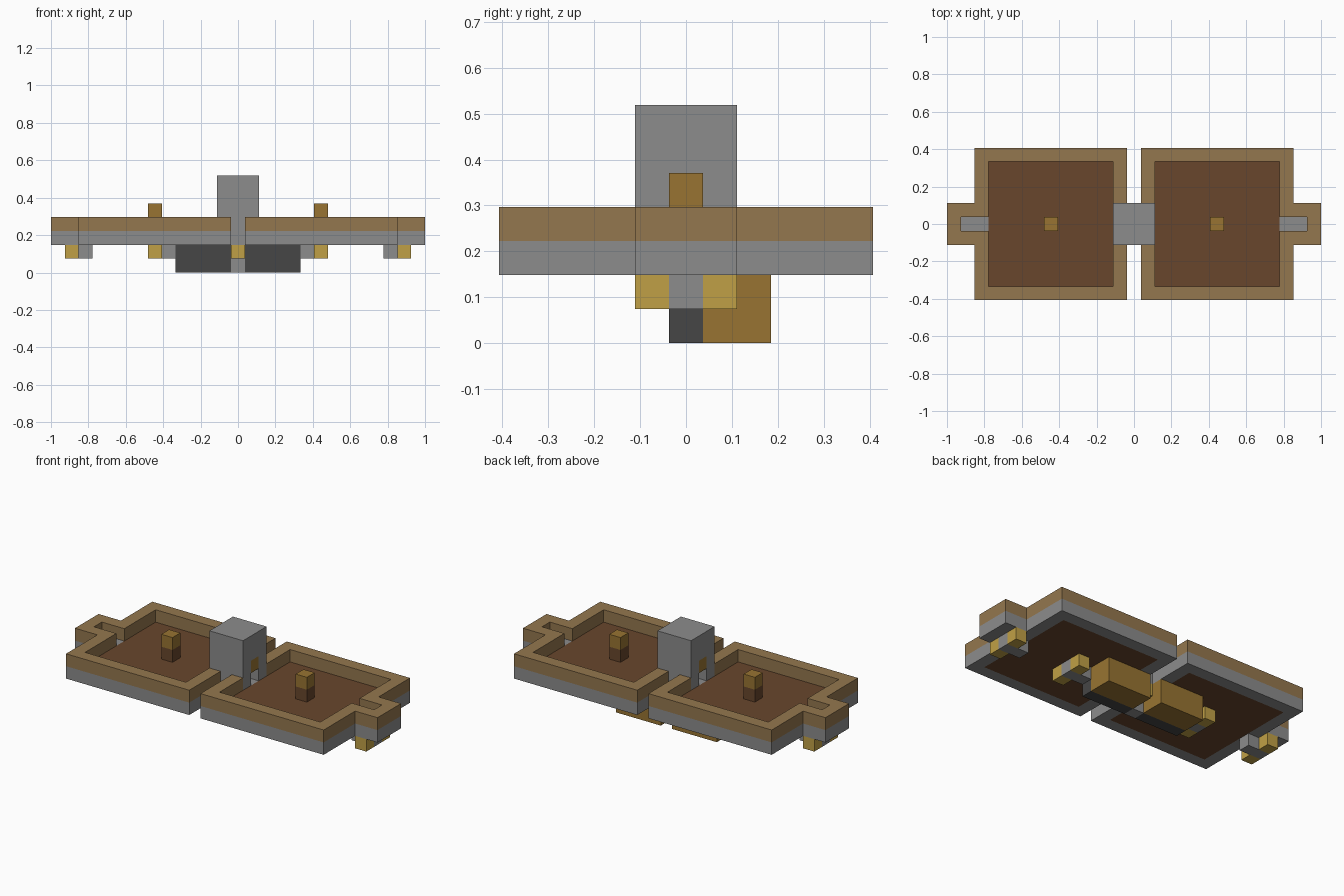
import bpy, bmesh

U = 2 / 27  # edge length of one cube unit

old = bpy.data.objects.get("Cube")
if old:
    bpy.data.objects.remove(old, do_unlink=True)


def material(name, *rgb):
    lin = [((c / 255 + 0.055) / 1.055) ** 2.4 for c in rgb] + [1.0]
    mat = bpy.data.materials.new(name)
    mat.use_nodes = True
    mat.diffuse_color = lin
    mat.node_tree.nodes["Principled BSDF"].inputs["Base Color"].default_value = lin
    return mat


STONE = material("stone grey", 140, 140, 140)
WOOD = material("light wood", 148, 119, 78)
FLOOR = material("dark wood", 104, 70, 44)
GOLD = material("bright gold", 192, 160, 70)
BRASS = material("dark gold", 152, 116, 50)
IRON = material("iron grey", 70, 70, 70)


def prism(name, points, low, high, mat, axis="z"):
    """Extrude an outline given in cube units along z or x."""
    bm = bmesh.new()
    if axis == "z":
        start, step = [(a, b, low) for a, b in points], (0, 0, high - low)
    else:
        start, step = [(low, a, b) for a, b in points], (high - low, 0, 0)
    face = bm.faces.new([bm.verts.new(p) for p in start])
    out = bmesh.ops.extrude_face_region(bm, geom=[face], use_keep_orig=True)
    moved = [v for v in out["geom"] if isinstance(v, bmesh.types.BMVert)]
    bmesh.ops.translate(bm, vec=step, verts=moved)
    bmesh.ops.scale(bm, vec=(U, U, U), verts=bm.verts)
    bmesh.ops.recalc_face_normals(bm, faces=bm.faces)
    mesh = bpy.data.meshes.new(name)
    bm.to_mesh(mesh)
    bm.free()
    mesh.materials.append(mat)
    obj = bpy.data.objects.new(name, mesh)
    bpy.context.collection.objects.link(obj)
    return obj


def box(name, x, y, z, mat):
    """Box over inclusive ranges of cube cells."""
    x0, x1 = min(x) - 0.5, max(x) + 0.5
    y0, y1 = y[0] - 0.5, y[1] + 0.5
    prism(name, [(x0, y0), (x1, y0), (x1, y1), (x0, y1)], z[0], z[1] + 1, mat)


# Tray wall outline: outer edge, end tab with slot, open where the tower stands
outer = [(0.5, 1.5), (0.5, 5.5), (11.5, 5.5), (11.5, 1.5), (13.5, 1.5)]
inner = [(12.5, 0.5), (10.5, 0.5), (10.5, 4.5), (1.5, 4.5), (1.5, 1.5)]


def flip(points):
    return [(x, -y) for x, y in reversed(points)]


wall = outer + flip(outer) + flip(inner) + inner

# Arch outline of the tower sides, with a slot for the axle
arch = [(-1.5, 3), (-0.5, 3), (-0.5, 5), (0.5, 5), (0.5, 3), (1.5, 3), (1.5, 7), (-1.5, 7)]

for s, side in ((1, "left"), (-1, "right")):
    outline = [(s * x, y) for x, y in wall]

    def part(name, x, y, z, mat):
        box(f"{side}_{name}", [s * c for c in x], y, z, mat)

    # Tray
    prism(f"{side}_lower_wall", outline, 2, 3, STONE)
    prism(f"{side}_upper_wall", outline, 3, 4, WOOD)
    part("tray_floor_outer", (2, 10), (-4, 4), (2, 2), FLOOR)
    for y in (-3, 3):
        part("tray_floor_inner", (1.99, 2), (y - 1, y + 1), (2, 2), FLOOR)
    part("slot_floor", (11, 12), (0, 0), (2, 2), STONE)
    part("peg_base", (6, 6), (0, 0), (3, 3), FLOOR)
    part("peg_top", (6, 6), (0, 0), (4, 4), BRASS)

    # Underside
    part("front_keel", (1, 4), (0, 0), (0, 1), IRON)
    part("rear_tank", (1, 4), (1, 2), (0, 1), BRASS)
    for x in (6, 12):
        part("axle_bar", (x - 1, x), (0, 0), (1, 1), STONE)
        for y in (-1, 1):
            part("foot", (x, x), (y, y), (1, 1), GOLD)

    # Tower side
    prism(f"{side}_tower_side", arch, s * 0.5, s * 1.5, STONE, "x")
    part("tower_axle_end", (1, 1), (0, 0), (4, 4), BRASS)
    part("tower_foot", (1, 1), (-1, 1), (2, 2), STONE)

# Middle of the tower and the pivot below it
box("tower_core", (0, 0), (-1, 1), (2, 6), STONE)
box("pivot_post", (0, 0), (0, 0), (0, 1), STONE)
for y in (-1, 1):
    box("pivot_foot", (0, 0), (y, y), (1, 1), GOLD)
